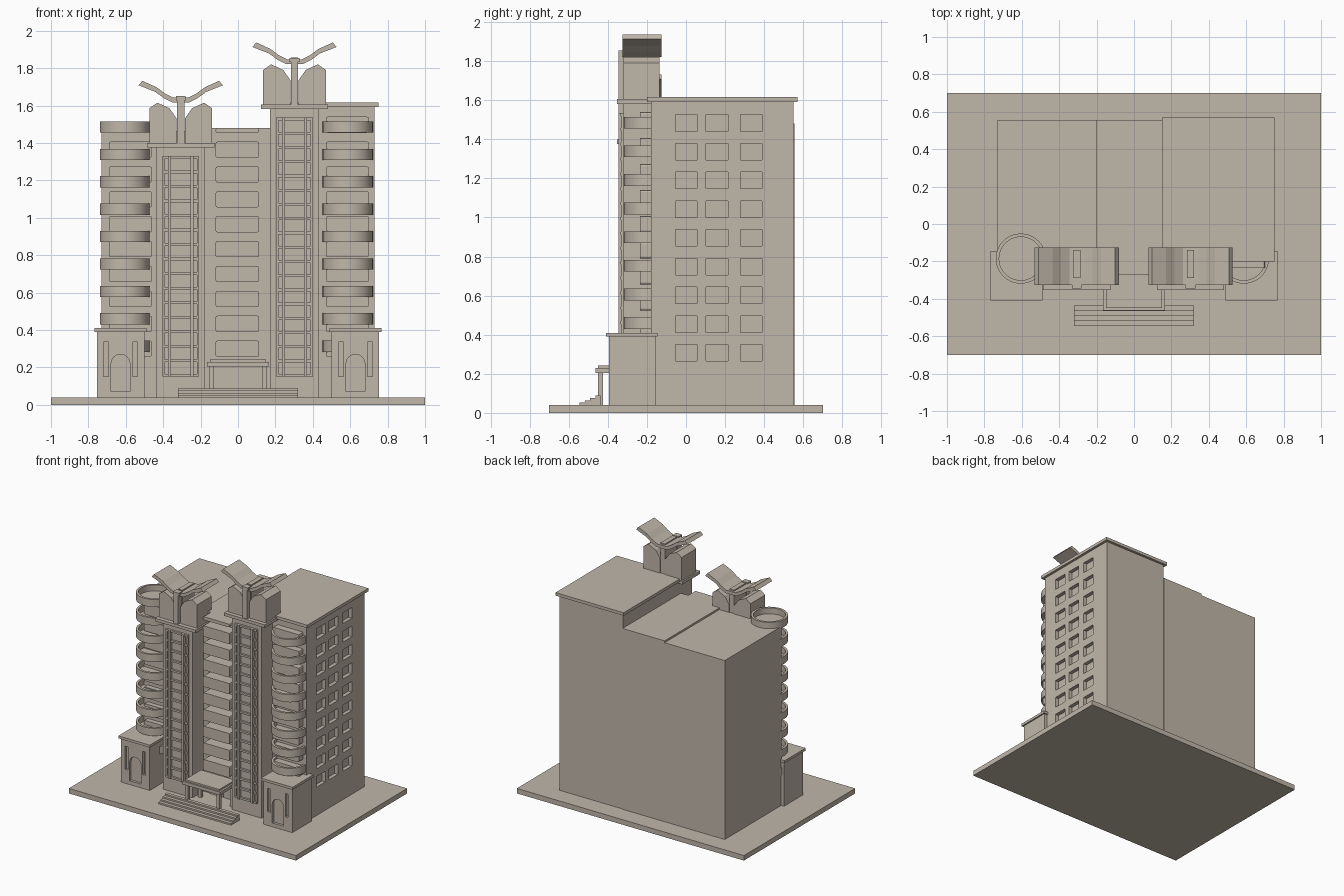
import bpy, bmesh, math
from mathutils import Matrix, Vector

if "Cube" in bpy.data.objects:
    bpy.data.objects.remove(bpy.data.objects["Cube"])

stone = bpy.data.materials.new("beige_stone")
stone.diffuse_color = (0.53, 0.475, 0.40, 1)
stone.use_nodes = True
stone.node_tree.nodes["Principled BSDF"].inputs["Base Color"].default_value = stone.diffuse_color


def finish(name, bm):
    bmesh.ops.recalc_face_normals(bm, faces=bm.faces)
    me = bpy.data.meshes.new(name)
    bm.to_mesh(me)
    bm.free()
    me.materials.append(stone)
    ob = bpy.data.objects.new(name, me)
    bpy.context.collection.objects.link(ob)
    return ob


def add_box(bm, x0, x1, y0, y1, z0, z1):
    m = Matrix.Translation(((x0 + x1) / 2, (y0 + y1) / 2, (z0 + z1) / 2))
    m = m @ Matrix.Diagonal((x1 - x0, y1 - y0, z1 - z0, 1))
    bmesh.ops.create_cube(bm, size=1, matrix=m)


def boxes(name, dims):
    bm = bmesh.new()
    for d in dims:
        add_box(bm, *d)
    return finish(name, bm)


def add_prism(bm, pts, y0, y1):
    """Extrude an x-z outline along y."""
    f = bm.faces.new([bm.verts.new((x, y0, z)) for x, z in pts])
    r = bmesh.ops.extrude_face_region(bm, geom=[f])
    vs = [v for v in r["geom"] if isinstance(v, bmesh.types.BMVert)]
    bmesh.ops.translate(bm, verts=vs, vec=(0, y1 - y0, 0))


def cut(ob, cutter):
    cutter.hide_render = True
    m = ob.modifiers.new("cut", 'BOOLEAN')
    m.operation, m.solver, m.object = 'DIFFERENCE', 'EXACT', cutter
    bpy.context.view_layer.objects.active = ob
    bpy.ops.object.modifier_apply(modifier="cut")
    bpy.data.objects.remove(cutter)


def rounded(x0, x1, z0, z1, r=0.01):
    """Rectangle outline with small rounded corners."""
    pts = []
    for cx, cz, a in ((x1 - r, z1 - r, 0), (x0 + r, z1 - r, 90),
                      (x0 + r, z0 + r, 180), (x1 - r, z0 + r, 270)):
        for k in range(3):
            t = math.radians(a + 45 * k)
            pts.append((cx + r * math.cos(t), cz + r * math.sin(t)))
    return pts


# ground slab and the three building blocks
boxes("ground_slab", [(-1, 1, -0.70, 0.70, 0, 0.04)])
boxes("left_block", [(-0.73, -0.2, -0.16, 0.555, 0.04, 1.465)])
boxes("middle_block", [(-0.2, 0.17, -0.18, 0.555, 0.04, 1.48)])
right = boxes("right_block", [(0.17, 0.73, -0.18, 0.55, 0.04, 1.592)])
boxes("right_roof_cornice", [(0.15, 0.75, -0.2, 0.57, 1.592, 1.616)])

# recessed side windows
cut(right, boxes("side_window_cutter",
                 [(0.70, 0.8, y, y + 0.112, 0.265 + 0.147 * k, 0.35 + 0.147 * k)
                  for y in (-0.055, 0.103, 0.278) for k in range(9)]))

# projecting window bays on the front of each block
for name, x0, x1, y0, y1, top in (("left_bays", -0.69, -0.46, -0.20, -0.15, 1.45),
                                  ("middle_bays", -0.12, 0.113, -0.27, -0.17, 1.48),
                                  ("right_bays", 0.47, 0.70, -0.235, -0.17, 1.56)):
    bm = bmesh.new()
    for k in range(10):
        z0 = 0.257 + 0.133 * k
        z1 = min(z0 + 0.086, top)
        if z1 - z0 > 0.021:
            add_prism(bm, rounded(x0, x1, z0, z1), y0, y1)
    finish(name, bm)

# round balconies: thin floor with a ring parapet
for side, cx in (("left", -0.605), ("right", 0.587)):
    bm = bmesh.new()
    n, prof = 40, ((0, 0), (0.134, 0), (0.134, 0.06), (0.116, 0.06), (0.116, 0.012), (0, 0.012))
    for k in range(9):
        z = 1.455 - 0.1465 * k
        vs = [bm.verts.new((cx + r, -0.185, z + h)) for r, h in prof]
        es = [bm.edges.new(p) for p in zip(vs, vs[1:])]
        bmesh.ops.spin(bm, geom=vs + es, cent=(cx, -0.185, z), axis=(0, 0, 1),
                       angle=2 * math.pi, steps=n, use_merge=True)
    bmesh.ops.remove_doubles(bm, verts=bm.verts, dist=1e-4)
    ob = finish(side + "_balconies", bm)
    bpy.context.view_layer.objects.active = ob
    ob.select_set(True)
    bpy.ops.object.shade_smooth_by_angle(angle=math.radians(30))
    ob.select_set(False)

# twin towers with ladder facade, crown blocks and curved canopy
wing = ((0.022, 0), (0.022, 0.13), (0.06, 0.185), (0.125, 0.215), (0.168, 0.185), (0.168, 0))
curve = ((0.04, 0.242), (0.085, 0.265), (0.13, 0.298), (0.205, 0.332))
for side, cx, top in (("left", -0.306, 1.40), ("right", 0.302, 1.605)):
    boxes(side + "_tower", [(cx - 0.13, cx + 0.13, -0.32, -0.12, 0.04, top - 0.024)])
    boxes(side + "_tower_cap", [(cx - 0.18, cx + 0.18, -0.352, -0.13, top - 0.024, top)])
    # facade ladder of bars and fins
    high = top - 0.07
    n = round((high - 0.15) / 0.0775)
    step = (high - 0.015 - 0.15) / n
    grid = [(cx - 0.098, cx + 0.098, -0.336, -0.31, 0.15 + step * k, 0.165 + step * k)
            for k in range(n + 1)]
    for dx in (-0.092, -0.06, 0.06, 0.092):
        w = 0.008 if abs(dx) < 0.08 else 0.006
        grid.append((cx + dx - w, cx + dx + w, -0.346 if w > 0.007 else -0.333,
                     -0.31, 0.15, high))
    boxes(side + "_tower_ladder", grid)
    # crown blocks
    bm = bmesh.new()
    for s in (-1, 1):
        add_prism(bm, [(cx + s * x, top + z) for x, z in wing], -0.32, -0.135)
    finish(side + "_crown_blocks", bm)
    boxes(side + "_crown_post", [
        (cx - 0.019, cx + 0.019, -0.345, -0.30, top, top + 0.23),
        (cx - 0.019, cx + 0.019, -0.29, -0.14, top, top + 0.252),
        (cx - 0.026, cx + 0.026, -0.345, -0.30, top + 0.228, top + 0.25)])
    # gull wing canopy
    upper = [(cx - x, top + z) for x, z in reversed(curve)] + [(cx + x, top + z) for x, z in curve]
    tip = [(cx + 0.225, top + 0.308)]
    lower = [(cx + x + 0.006, top + z - 0.025) for x, z in reversed(curve[:3])]
    lower += [(2 * cx - x, z) for x, z in reversed(lower)]
    bm = bmesh.new()
    add_prism(bm, upper + tip + lower + [(cx - 0.225, top + 0.308)], -0.325, -0.125)
    finish(side + "_gull_canopy", bm)

# corner annexes with arched niche and slots
for side, s in (("left", -1), ("right", 1)):
    cx = s * 0.628
    ob = boxes(side + "_annex", [(cx - 0.127, cx + 0.127, -0.395, -0.155, 0.04, 0.39)])
    bm = bmesh.new()
    arch = [(cx - 0.05, 0.07), (cx + 0.05, 0.07)]
    arch += [(cx + 0.05 * math.cos(math.pi * k / 12), 0.22 + 0.05 * math.sin(math.pi * k / 12))
             for k in range(13)]
    add_prism(bm, arch, -0.45, -0.375)
    for dx in (-0.078, 0.078):
        add_box(bm, cx + dx - 0.013, cx + dx + 0.013, -0.45, -0.375, 0.15, 0.335)
    cut(ob, finish("niche_cutter", bm))
    boxes(side + "_annex_cap", [(cx - 0.139, cx + 0.139, -0.41, -0.145, 0.39, 0.41)])

# entrance steps, porch and doors
boxes("entrance_steps", [(-0.32, 0.32, -0.545 + 0.027 * k, -0.437, 0.04 + 0.012 * k,
                          0.052 + 0.012 * k) for k in range(4)])
boxes("porch_roof", [(-0.165, 0.165, -0.462, -0.25, 0.205, 0.23),
                     (-0.15, 0.15, -0.45, -0.25, 0.23, 0.243)])
boxes("porch_columns", [(s * 0.14 - 0.013, s * 0.14 + 0.013, y, y + 0.026, 0.04, 0.205)
                        for s in (-1, 1) for y in (-0.45, -0.285)])
boxes("entrance_doors", [(x, x + 0.118, -0.188, -0.17, 0.04, 0.2) for x in (-0.12, 0.002)])
